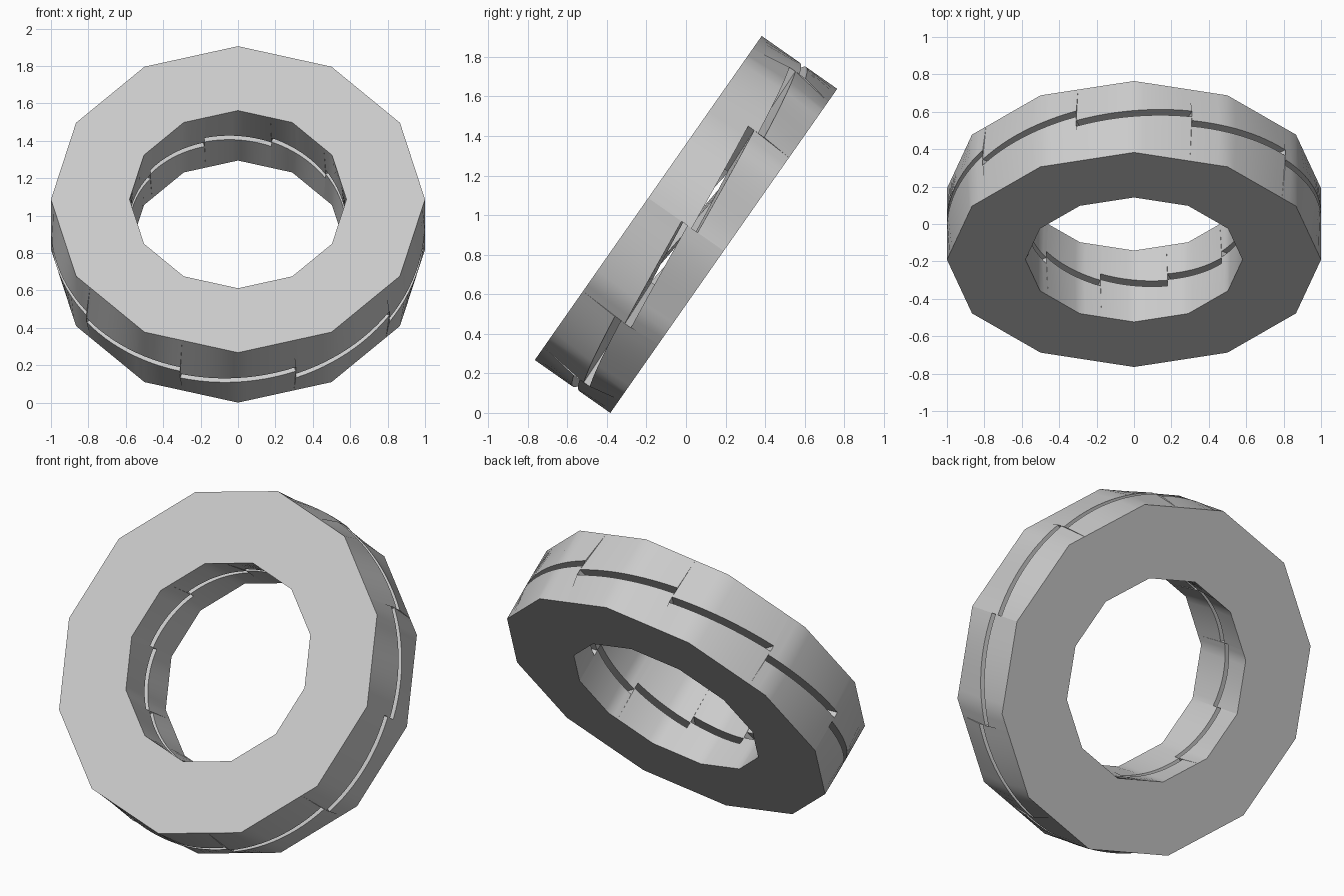
import bpy, bmesh
from math import sin, cos, radians, pi
from mathutils import Vector

cube = bpy.data.objects.get("Cube")
if cube:
    bpy.data.objects.remove(cube, do_unlink=True)

SIDES, TEETH, STEPS = 12, 10, 12
R_OUT, R_IN = 1.0, 0.58
HALF = 0.233          # half of the full thickness
MID, GAP = 0.022, 0.037
RISE_OUT, RISE_IN = 0.062, 0.042

# Tilted frame: ring plane spanned by X and UP, thickness along AXIS
TILT = radians(55)
UP = Vector((0, cos(TILT), sin(TILT)))
AXIS = Vector((0, sin(TILT), -cos(TILT)))
CENTRE = Vector((0, 0, sin(TILT) + HALF * cos(TILT)))

steel = bpy.data.materials.new("light_grey_metal")
steel.use_nodes = True
grey = (0.6, 0.6, 0.6, 1)
steel.diffuse_color = grey
steel.node_tree.nodes["Principled BSDF"].inputs["Base Color"].default_value = grey


def place(r, a, w):
    return CENTRE + Vector((r * cos(a), 0, 0)) + UP * (r * sin(a)) + AXIS * w


def polygon_radius(r, a):
    """Radius of a twelve-sided outline at angle a."""
    seg = 2 * pi / SIDES
    return r * cos(seg / 2) / cos(a % seg - seg / 2)


def face(bm, verts):
    unique = list(dict.fromkeys(verts))
    if len(unique) > 2 and not bm.faces.get(unique):
        bm.faces.new(unique)


def clutch_ring(name, end_w, edge_w):
    """Twelve-sided flat end lofted to a round edge cut into ramped teeth."""
    bm = bmesh.new()
    count = TEETH * STEPS
    angles = [2 * pi * i / count for i in range(count)]
    ends = [[bm.verts.new(place(polygon_radius(r, a), a, end_w)) for a in angles]
            for r in (R_OUT, R_IN)]
    columns = []
    for tooth in range(TEETH):
        for s in range(STEPS + 1):
            i = (tooth * STEPS + s) % count
            t = 0.5 - s / STEPS
            outer = bm.verts.new(place(R_OUT, angles[i], edge_w + RISE_OUT * t))
            inner = bm.verts.new(place(R_IN, angles[i], edge_w + RISE_IN * t))
            columns.append((ends[0][i], outer, inner, ends[1][i]))
    for a, b in zip(columns, columns[1:] + columns[:1]):
        for k in range(4):
            n = (k + 1) % 4
            face(bm, [a[k], b[k], b[n], a[n]])
    bmesh.ops.recalc_face_normals(bm, faces=bm.faces)
    mesh = bpy.data.meshes.new(name)
    bm.to_mesh(mesh)
    bm.free()
    mesh.materials.append(steel)
    obj = bpy.data.objects.new(name, mesh)
    bpy.context.collection.objects.link(obj)
    bpy.ops.object.select_all(action='DESELECT')
    obj.select_set(True)
    bpy.context.view_layer.objects.active = obj
    bpy.ops.object.shade_smooth_by_angle(angle=radians(40))


# Two facing halves separated by a narrow sawtooth gap
clutch_ring("front_toothed_ring", -HALF, MID - GAP / 2)
clutch_ring("back_toothed_ring", HALF, MID + GAP / 2)
